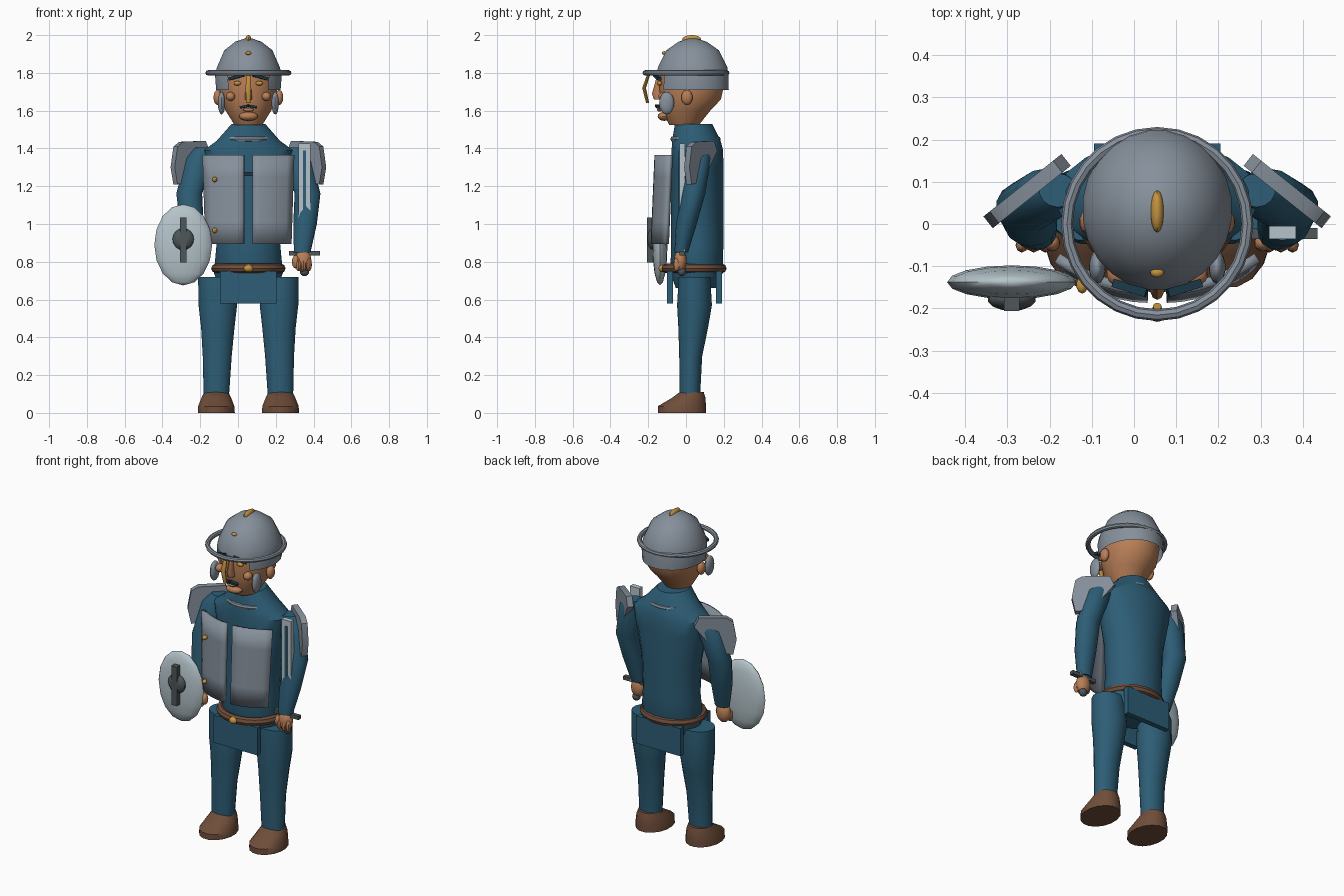
import bpy, bmesh, math
from mathutils import Vector, Matrix

cube = bpy.data.objects.get("Cube")
if cube:
    bpy.data.objects.remove(cube)

CX = 0.055  # body centre line


def material(name, r, g, b):
    m = bpy.data.materials.new(name)
    m.use_nodes = True
    m.diffuse_color = (r, g, b, 1)
    m.node_tree.nodes["Principled BSDF"].inputs["Base Color"].default_value = (r, g, b, 1)
    return m


TEAL = material("teal cloth", 0.026, 0.11, 0.18)
STEEL = material("steel", 0.24, 0.28, 0.33)
PALE = material("pale steel", 0.46, 0.55, 0.59)
DARK = material("dark iron", 0.075, 0.095, 0.1)
SKIN = material("skin", 0.48, 0.21, 0.095)
BROWN = material("brown leather", 0.16, 0.075, 0.042)
GOLD = material("gold", 0.55, 0.29, 0.05)
INK = material("dark teal", 0.01, 0.04, 0.065)


def finish(name, bm, mat, smooth=True):
    bmesh.ops.recalc_face_normals(bm, faces=bm.faces)
    me = bpy.data.meshes.new(name)
    bm.to_mesh(me)
    bm.free()
    me.materials.append(mat)
    ob = bpy.data.objects.new(name, me)
    bpy.context.collection.objects.link(ob)
    ob.location.x = CX
    if smooth:
        bpy.ops.object.select_all(action='DESELECT')
        ob.select_set(True)
        bpy.context.view_layer.objects.active = ob
        bpy.ops.object.shade_smooth_by_angle(angle=math.radians(40))
    return ob


def loft(name, rings, mat, sides=20, s=1, keep=None):
    """Skin of elliptical rings (x, y, z, rx, ry), capped at both ends."""
    bm = bmesh.new()
    loops = []
    for x, y, z, rx, ry in rings:
        angles = [math.tau * (i + 0.5) / sides for i in range(sides)]
        loops.append([bm.verts.new((s * (x + rx * math.cos(a)), y + ry * math.sin(a), z)) for a in angles])
    for a, b in zip(loops, loops[1:]):
        for i in range(sides):
            j = (i + 1) % sides
            bm.faces.new((a[i], a[j], b[j], b[i]))
    bm.faces.new(loops[0])
    bm.faces.new(loops[-1])
    if keep:
        bad = [f for f in bm.faces if not keep(f.calc_center_median())]
        bmesh.ops.delete(bm, geom=bad, context='FACES')
    return finish(name, bm, mat)


def ball(name, loc, size, mat, seg=14, tilt=0):
    bm = bmesh.new()
    bmesh.ops.create_uvsphere(bm, u_segments=seg, v_segments=8, radius=1)
    bm.transform(Matrix.Translation(loc) @ Matrix.Rotation(tilt, 4, 'Y') @ Matrix.Diagonal((*size, 1)))
    return finish(name, bm, mat)


def box(name, loc, half, mat, tilt=0, turn=0):
    bm = bmesh.new()
    bmesh.ops.create_cube(bm, size=2)
    rot = Matrix.Rotation(turn, 4, 'Z') @ Matrix.Rotation(tilt, 4, 'Y')
    bm.transform(Matrix.Translation(loc) @ rot @ Matrix.Diagonal((*half, 1)))
    return finish(name, bm, mat, False)


def hoop(name, y, z, rx, ry, tube, mat, seg=28):
    bm = bmesh.new()
    rows = []
    for i in range(seg):
        a = math.tau * i / seg
        row = []
        for k in range(8):
            b = math.tau * k / 8
            w = tube * math.cos(b)
            row.append(bm.verts.new(((rx + w) * math.cos(a), y + (ry + w) * math.sin(a), z + tube * math.sin(b))))
        rows.append(row)
    for i in range(seg):
        a, b = rows[i], rows[(i + 1) % seg]
        for k in range(8):
            bm.faces.new((a[k], b[k], b[(k + 1) % 8], a[(k + 1) % 8]))
    return finish(name, bm, mat)


# Torso with collar, belt and hanging flaps
loft("torso", [(0, .055, .66, .15, .11), (0, .055, .74, .185, .14), (0, .06, .9, .17, .14),
               (0, .06, 1.1, .18, .14), (0, .06, 1.3, .225, .14), (0, .06, 1.39, .24, .138),
               (0, .055, 1.44, .17, .13), (0, .04, 1.53, .09, .1)], TEAL)
hoop("collar_ring", .05, 1.45, .13, .118, .015, STEEL)
hoop("belt", .042, .765, .172, .148, .025, BROWN)
ball("buckle", (0, -.125, .765), (.026, .02, .02), GOLD)
for name, y in (("front_flap", -.085), ("back_flap", .175)):
    box(name, (0, y, .665), (.15, .016, .085), TEAL)
box("chest_clasp", (0, -.085, 1.265), (.022, .01, .01), INK)

# Head and face
loft("head", [(0, -.01, 1.525, .075, .08), (0, 0, 1.6, .122, .13), (0, .025, 1.66, .148, .162),
              (0, .03, 1.74, .158, .175), (0, .03, 1.85, .14, .16)], SKIN)
ball("chin", (0, -.115, 1.57), (.052, .035, .024), SKIN)
ball("lip", (0, -.14, 1.605), (.03, .014, .01), SKIN)
loft("nose", [(0, -.14, 1.66, .02, .03), (0, -.15, 1.69, .018, .03), (0, -.14, 1.78, .01, .015)], SKIN, 10)

# Helmet open over the face, with brim, crest and nose guard
loft("helmet", [(0, .035, 1.71, .172, .193), (0, .035, 1.785, .178, .192), (0, .035, 1.83, .168, .185),
                (0, .035, 1.92, .128, .14), (0, .035, 1.965, .07, .075), (0, .035, 1.982, .02, .022)],
     STEEL, 24, keep=lambda c: c.z > 1.78 or (c.z > 1.72 and c.y > -.12))
hoop("helmet_brim", 0, 1.8, .214, .216, .014, STEEL)
ball("helmet_crest", (0, .03, 1.978), (.016, .05, .022), GOLD)
ball("helmet_stud", (0, -.115, 1.905), (.016, .012, .01), GOLD)
loft("nose_guard", [(0, -.195, 1.8, .01, .008), (0, -.222, 1.72, .016, .01), (0, -.203, 1.64, .012, .008)], GOLD, 10)

# Paired parts on both sides
for side, s in (("left", 1), ("right", -1)):
    ball(side + "_ear", (s * .163, .005, 1.67), (.022, .03, .04), SKIN)
    ball(side + "_cheek", (s * .095, -.118, 1.675), (.025, .028, .024), SKIN)
    ball(side + "_cheek_guard", (s * .142, -.102, 1.64), (.02, .04, .06), STEEL)
    ball(side + "_eye", (s * .058, -.14, 1.745), (.02, .014, .012), GOLD)
    box(side + "_eyebrow", (s * .065, -.152, 1.778), (.042, .01, .008), INK, s * .25, s * .3)
    box(side + "_moustache", (s * .022, -.148, 1.622), (.022, .012, .006), INK, s * .2, s * .2)

    # Leg and shoe
    loft(side + "_leg", [(.17, .02, .08, .068, .055), (.165, .025, .3, .078, .062),
                         (.162, .038, .45, .09, .08), (.162, .045, .57, .104, .094),
                         (.168, .045, .72, .1, .085)], TEAL, 16, s)
    loft(side + "_shoe", [(.17, -.022, 0, .1, .13), (.17, -.022, .035, .098, .13),
                          (.17, .015, .08, .08, .09), (.17, .03, .11, .066, .065)], BROWN, 16, s)

    # Arm and fist
    loft(side + "_arm", [(.235, .08, 1.405, .045, .04), (.262, .07, 1.35, .075, .062),
                         (.313, .04, 1.16, .07, .062), (.3, .002, 1, .064, .055),
                         (.285, -.025, .85, .045, .036)], TEAL, 14, s)
    ball(side + "_hand", (s * .29, -.03, .805), (.045, .034, .06), SKIN)
    ball(side + "_thumb", (s * .25, -.045, .8), (.02, .02, .035), SKIN)
    for i in range(3):
        ball(side + "_finger", (s * (.265 + i * .028), -.05, .785), (.015, .018, .035), SKIN, 8)

    # Diagonal shoulder plate cut from a flat profile
    bm = bmesh.new()
    profile = [(.39, 1.3), (.375, 1.41), (.345, 1.435), (.225, 1.44), (.205, 1.385), (.305, 1.22), (.375, 1.21)]
    face = bm.faces.new([bm.verts.new((s * x, (.39 - x) * .8 - .01, z)) for x, z in profile])
    out = bmesh.ops.extrude_face_region(bm, geom=[face])
    for v in out["geom"]:
        if isinstance(v, bmesh.types.BMVert):
            v.co += Vector((s * .022, .028, 0))
    finish(side + "_shoulder_plate", bm, STEEL)

    # Curved breastplate half
    bm = bmesh.new()
    grid = []
    for j in range(5):
        v = j / 4
        row = []
        for i in range(7):
            u = i / 6
            x = .022 + u * (.215 - .015 * v)
            row.append(bm.verts.new((s * x, -.155 - .02 * v + .075 * u * u, 1.365 - .47 * v)))
        grid.append(row)
    for a, b in zip(grid, grid[1:]):
        for i in range(6):
            bm.faces.new((a[i], a[i + 1], b[i + 1], b[i]))
    plate = finish(side + "_breastplate", bm, STEEL)
    thick = plate.modifiers.new("thickness", 'SOLIDIFY')
    thick.thickness = .024
    thick.offset = 0

for z in (1.235, .965):
    ball("breastplate_stud", (-.178, -.145, z), (.014, .02, .014), GOLD, 10)

# Sword upright in the left hand
SX = .297
box("sword_blade", (SX, -.02, 1.135), (.032, .015, .29), PALE)
box("sword_groove", (SX, -.036, 1.2), (.008, .003, .19), TEAL)
box("sword_guard", (SX, -.022, .845), (.083, .013, .011), DARK)
loft("sword_grip", [(SX, -.022, .75, .014, .014), (SX, -.022, .85, .014, .014)], DARK, 10)
ball("sword_pommel", (SX, -.022, .748), (.025, .022, .024), DARK)

# Round shield in front of the right hand
ball("shield", (-.345, -.138, .89), (.153, .04, .215), PALE, 16)
ball("shield_boss", (-.345, -.178, .92), (.058, .028, .058), DARK)
box("shield_bar", (-.345, -.19, .915), (.018, .016, .12), DARK)
